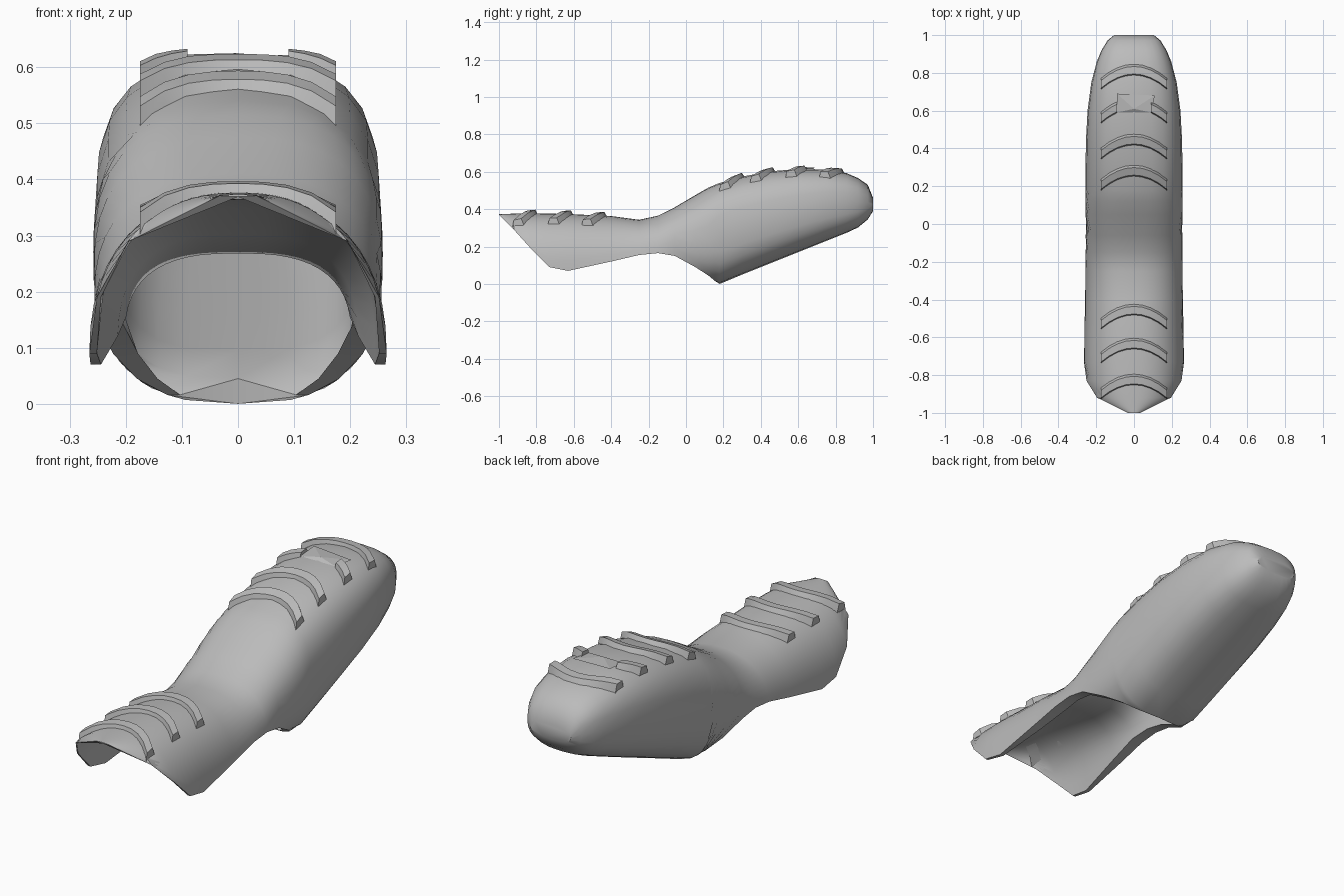
import bpy, bmesh, math

if "Cube" in bpy.data.objects:
    bpy.data.objects.remove(bpy.data.objects["Cube"])

grey = bpy.data.materials.new("plain grey")
grey.use_nodes = True
grey.diffuse_color = (0.5, 0.5, 0.5, 1)
grey.node_tree.nodes["Principled BSDF"].inputs["Base Color"].default_value = (0.5, 0.5, 0.5, 1)

# Cross-sections along y: y, half width, top, full-oval bottom, lower edge, wall
SECTIONS = [
    (-1.0, .2, .373, -.2, .371, .004), (-.92, .25, .376, -.2, .29, .012),
    (-.83, .262, .377, -.2, .19, .015), (-.73, .265, .376, -.2, .09, .018),
    (-.63, .263, .374, -.2, .07, .025), (-.4, .26, .363, -.18, .12, .06),
    (-.25, .258, .343, -.12, .155, .075), (-.15, .256, .365, -.06, .165, .07),
    (-.06, .256, .41, -.02, .15, .06), (.05, .257, .475, 0, .09, .05),
    (.12, .258, .515, 0, .045, .05), (.155, .258, .53, 0, .016, .05),
    (.18, .258, .54, 0, 0, .05), (.3, .257, .574, .05, .05, .05),
    (.45, .254, .602, .11, .11, .05), (.6, .246, .615, .17, .17, .05),
    (.75, .226, .612, .23, .23, .05), (.86, .197, .592, .274, .274, .05),
    (.92, .172, .566, .302, .302, .05), (.972, .14, .53, .345, .345, .05),
    (1.0, .105, .46, .39, .39, .05)]
SIDES = 24


def finish(bm, name, angle=35):
    bmesh.ops.remove_doubles(bm, verts=bm.verts[:], dist=.0005)
    bmesh.ops.recalc_face_normals(bm, faces=bm.faces[:])
    mesh = bpy.data.meshes.new(name)
    bm.to_mesh(mesh)
    bm.free()
    mesh.materials.append(grey)
    obj = bpy.data.objects.new(name, mesh)
    bpy.context.collection.objects.link(obj)
    bpy.ops.object.select_all(action='DESELECT')
    obj.select_set(True)
    bpy.context.view_layer.objects.active = obj
    bpy.ops.object.shade_smooth_by_angle(angle=math.radians(angle))


def squareness(y):
    """The oval section grows boxier towards the rear."""
    return 2.3 + .45 * max(0, min(1, (y + .15) / .4))


def arch(bm, section, lining=False):
    """Rounded arch running from one lower edge, over the top, to the other."""
    y, w, top, bottom, edge, wall = section
    power = squareness(y)
    closed = edge <= bottom
    if lining:
        w, top = w - wall * .75, top - wall
        bottom += wall * .9 if closed else min(wall, (edge - bottom) / 2)
        power += .4
    c, h = (top + bottom) / 2, (top - bottom) / 2
    s = -1 if closed else max(-1, min(1, (edge - c) / h))
    start = math.asin(math.copysign(abs(s) ** (power / 2), s))
    row = []
    for i in range(SIDES + 1):
        t = start + (math.pi - 2 * start) * i / SIDES
        x, z = math.cos(t), math.sin(t)
        row.append(bm.verts.new((w * math.copysign(abs(x) ** (2 / power), x), y,
                                 c + h * math.copysign(abs(z) ** (2 / power), z))))
    return row


def bridge(bm, a, b):
    for i in range(len(a) - 1):
        bm.faces.new((a[i], a[i + 1], b[i + 1], b[i]))


# Hollow body: outer skin, inner lining, rim and end walls
bm = bmesh.new()
outer = [arch(bm, s) for s in SECTIONS]
inner = [arch(bm, s, True) for s in SECTIONS[:-2]]
for skin in (outer, inner):
    for a, b in zip(skin, skin[1:]):
        bridge(bm, a, b)
    bm.faces.new(skin[-1][:-1])
bridge(bm, outer[0], inner[0])
closing = next(i for i, s in enumerate(SECTIONS) if s[4] <= s[3])
for side in (0, -1):
    bridge(bm, [r[side] for r in outer[:closing + 1]],
           [r[side] for r in inner[:closing + 1]])
finish(bm, "hollow_body")


def surface(x, y):
    """Height of the outer skin above a point."""
    for a, b in zip(SECTIONS, SECTIONS[1:]):
        if y <= b[0]:
            break
    f = (y - a[0]) / (b[0] - a[0])
    w, top, bottom = (a[k] + (b[k] - a[k]) * f for k in (1, 2, 3))
    h, power = (top - bottom) / 2, squareness(y)
    return top - h + h * max(0, 1 - abs(x / w) ** power) ** (1 / power)


def ridge(name, y, x0=-.175, x1=.175, steps=8):
    """Curved raised bar over the back, standing prouder at its ends."""
    bm = bmesh.new()
    rows = []
    for i in range(steps + 1):
        x = x0 + (x1 - x0) * i / steps
        bend = (x / .175) ** 2
        yc = y - .075 * bend
        row = []
        for dy, up in ((-.034, -.008), (-.026, .016), (.014, .02), (.03, -.008)):
            z = surface(x, yc + dy) + up + .014 * bend * (up > 0)
            row.append(bm.verts.new((x, yc + dy, z)))
        rows.append(row)
    for a, b in zip(rows, rows[1:]):
        bridge(bm, a + a[:1], b + b[:1])
    bm.faces.new(rows[0])
    bm.faces.new(rows[-1])
    finish(bm, name, 30)


for n, y in enumerate((-.82, -.63, -.45, .285, .45, .82)):
    ridge(f"ridge_{n + 1}", y)

# Broken ridge: two stubs around a low faceted bump
ridge("ridge_stub_right", .64, -.175, -.09, 3)
ridge("ridge_stub_left", .64, .09, .175, 3)
bm = bmesh.new()
ring = [bm.verts.new((x, y, surface(x, y) + up)) for x, y, up in
        ((-.09, .59, .004), (.09, .59, .004), (.11, .68, .01), (-.09, .69, .015))]
peak = bm.verts.new((0, .61, .625))
for i in range(4):
    bm.faces.new((ring[i], ring[(i + 1) % 4], peak))
finish(bm, "faceted_bump", 5)
